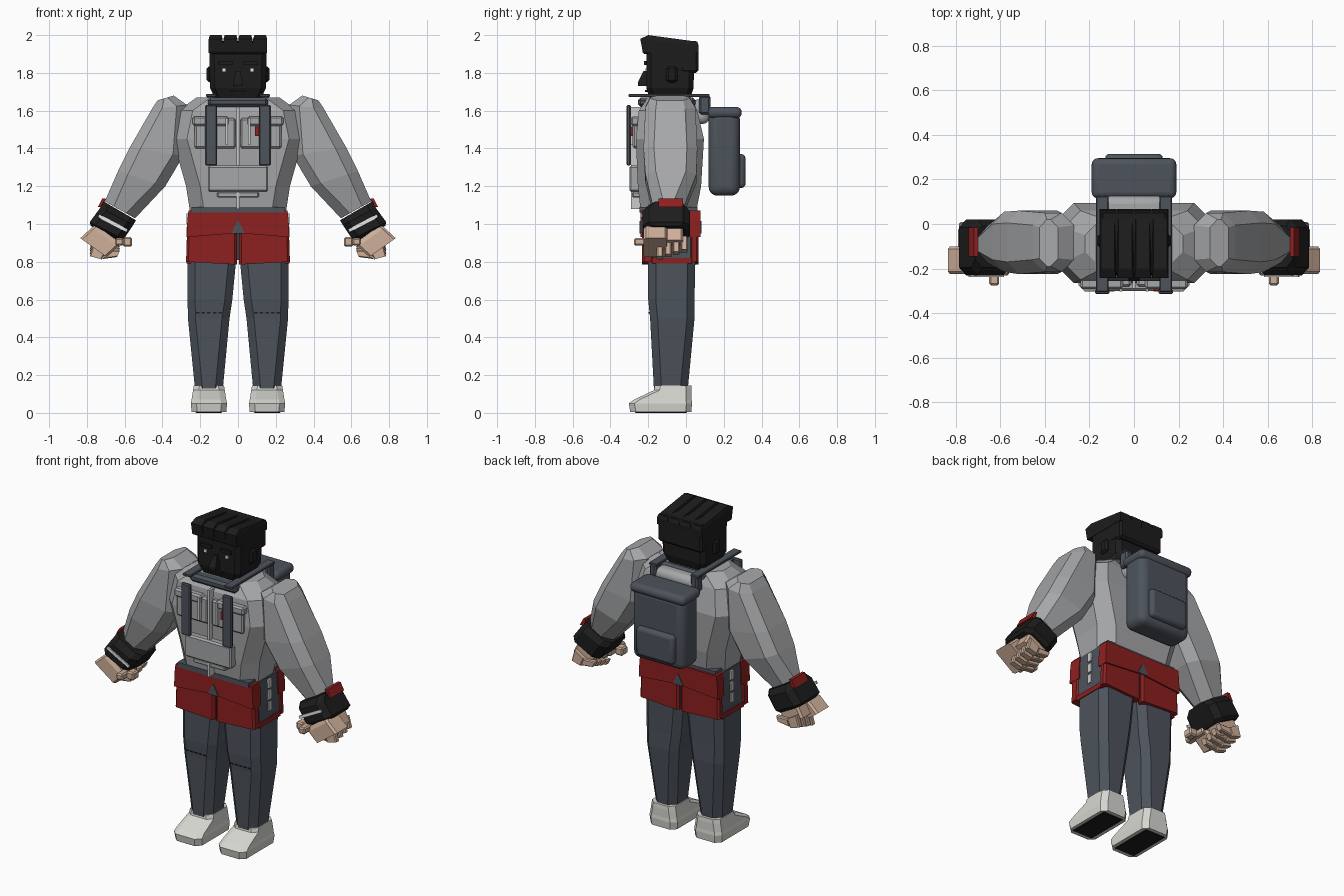
import bpy, bmesh

cube = bpy.data.objects.get("Cube")
if cube:
    bpy.data.objects.remove(cube)


def material(name, *rgb):
    m = bpy.data.materials.new(name)
    m.use_nodes = True
    m.diffuse_color = (*rgb, 1)
    m.node_tree.nodes["Principled BSDF"].inputs["Base Color"].default_value = (*rgb, 1)
    return m


GREY = material("jacket_grey", .38, .385, .395)
PALE = material("pale_trim", .6, .6, .6)
SLATE = material("slate_fabric", .075, .088, .108)
RED = material("dark_red", .27, .014, .014)
SKIN = material("skin", .62, .43, .32)
BLACK = material("soft_black", .012, .012, .012)
WHITE = material("shoe_white", .68, .68, .64)
EYE = material("eye_white", .85, .85, .85)


def loft(name, mat, sections, chamfer=0.0, side=1):
    """Skin sections (x0, z0, x1, z1, y0, y1): a slanted line in x-z, widened in y."""
    bm = bmesh.new()
    rings = []
    for x0, z0, x1, z1, y0, y1 in sections:
        width = ((x1 - x0) ** 2 + (z1 - z0) ** 2) ** .5
        c = min(chamfer, width * .4, (y1 - y0) * .4)
        a = c / width
        if chamfer:
            outline = [(a, y0), (1 - a, y0), (1, y0 + c), (1, y1 - c),
                       (1 - a, y1), (a, y1), (0, y1 - c), (0, y0 + c)]
        else:
            outline = [(0, y0), (1, y0), (1, y1), (0, y1)]
        rings.append([bm.verts.new((side * (x0 + (x1 - x0) * t), y, z0 + (z1 - z0) * t))
                      for t, y in outline])
    for low, high in zip(rings, rings[1:]):
        for i in range(len(low)):
            j = (i + 1) % len(low)
            bm.faces.new((low[i], low[j], high[j], high[i]))
    bm.faces.new(rings[0])
    bm.faces.new(rings[-1])
    bmesh.ops.recalc_face_normals(bm, faces=bm.faces)
    mesh = bpy.data.meshes.new(name)
    bm.to_mesh(mesh)
    bm.free()
    mesh.materials.append(mat)
    obj = bpy.data.objects.new(name, mesh)
    bpy.context.collection.objects.link(obj)
    return obj


def level(z, x0, x1, y0, y1):
    """Horizontal section."""
    return (x0, z, x1, z, y0, y1)


def wide(z, half, y0, y1):
    """Horizontal section centred on x."""
    return (-half, z, half, z, y0, y1)


def box(name, mat, x, y, z, bevel=0.0, side=1, segments=1):
    obj = loft(name, mat, [level(h, *x, *y) for h in z], side=side)
    if bevel:
        mod = obj.modifiers.new("bevel", "BEVEL")
        mod.width, mod.segments = bevel, segments
    if segments > 1:
        bpy.ops.object.select_all(action="DESELECT")
        obj.select_set(True)
        bpy.context.view_layer.objects.active = obj
        bpy.ops.object.shade_smooth_by_angle()
    return obj


def mid(half):
    return (-half, half)


# Head, nose, mouth and hair
loft("head", BLACK, [wide(1.66, .12, -.19, .02), wide(1.72, .148, -.21, .04),
                     wide(1.92, .152, -.21, .045)], .025)
loft("nose", BLACK, [wide(1.73, .024, -.255, -.2), wide(1.75, .024, -.255, -.2),
                     wide(1.81, .012, -.225, -.2)])
box("mouth", BLACK, mid(.04), (-.218, -.2), (1.7, 1.71))
box("hair_core", BLACK, mid(.15), (-.23, .06), (1.9, 1.97), .01)
box("hair_back", BLACK, mid(.152), (-.03, .065), (1.8, 1.95), .012)
for i in range(4):
    left = -.155 + i * .0785
    strand = loft("hair_strand", BLACK, [level(1.905, left, left + .074, -.228, .065),
                                         level(1.98, left, left + .074, -.242, .067),
                                         level(2, left + .006, left + .068, -.2, .06)])
    for v in strand.data.vertices:
        if v.co.y > 0 and v.co.z > 1.95:
            v.co.z -= .035

# Torso and zip
loft("torso", GREY, [wide(1.07, .255, -.24, .055), wide(1.2, .275, -.255, .08),
                     wide(1.45, .345, -.265, .095), wide(1.6, .315, -.25, .06),
                     wide(1.67, .22, -.2, .025)], .075)
box("zip", PALE, mid(.007), (-.29, -.23), (1.08, 1.62))
box("collar", SLATE, mid(.16), (-.255, .05), (1.62, 1.67), .015)
box("belt", SLATE, mid(.245), (-.246, .062), (1.06, 1.09))
box("lower_pouch", GREY, mid(.16), (-.3, -.24), (1.17, 1.31), .01)
box("pouch_tab", GREY, mid(.11), (-.285, -.24), (1.14, 1.17), .006)
box("red_tag", RED, (.09, .112), (-.3, -.27), (1.465, 1.515))

# Backpack
box("backpack", SLATE, mid(.18), (.12, .285), (1.15, 1.6), .045, segments=4)
box("backpack_lid", SLATE, mid(.19), (.115, .295), (1.56, 1.62), .028, segments=4)
box("backpack_pocket", SLATE, mid(.13), (.26, .315), (1.19, 1.37), .022, segments=3)
box("hood_roll", GREY, mid(.145), (.03, .125), (1.53, 1.66), .035, segments=3)

# Hip block and the notches at its centre
loft("hip_core", SLATE, [wide(.81, .268, -.19, .045), wide(1.07, .26, -.19, .045)], .02)
for name, y0, y1 in (("front_notch", -.247, -.24), ("back_notch", .075, .081)):
    loft(name, SLATE, [wide(.95, .036, y0, y1), wide(1.015, .003, y0, y1)])

for s in (1, -1):
    # Face details
    box("ear", BLACK, (.14, .166), (-.105, -.045), (1.75, 1.835), .012, s)
    box("brow", BLACK, (.03, .105), (-.222, -.2), (1.842, 1.862), side=s)
    box("eye", EYE, (.066, .082), (-.215, -.209), (1.808, 1.824), side=s)

    # Harness
    box("shoulder_strap", SLATE, (.115, .17), (-.305, .125), (1.672, 1.687), .004, s)
    box("chest_strap", SLATE, (.11, .174), (-.315, -.292), (1.31, 1.63), .006, s)
    box("strap_link", SLATE, (.12, .165), (.07, .13), (1.58, 1.68), .01, s)

    # Chest pockets
    box("chest_pocket", GREY, (.012, .23), (-.282, -.22), (1.4, 1.56), .01, s)
    box("pocket_flap", GREY, (.05, .24), (-.292, -.22), (1.52, 1.57), .01, s)
    box("pocket_rib", PALE, (.054, .066), (-.302, -.27), (1.42, 1.56), side=s)

    # Sleeve, from shoulder to wrist
    loft("sleeve", GREY, [(.34, 1.68, .425, 1.655, -.19, .02),
                          (.27, 1.63, .455, 1.61, -.215, .05),
                          (.29, 1.36, .57, 1.41, -.225, .06),
                          (.385, 1.2, .635, 1.28, -.215, .055),
                          (.545, 1.03, .705, 1.12, -.175, -.01)], .055, s)

    # Cuff, stripe and wrist patch
    loft("cuff", BLACK, [(.54, 1.02, .712, 1.12, -.195, -.01),
                         (.555, .995, .73, 1.085, -.23, .02),
                         (.605, .92, .785, 1.01, -.23, .02),
                         (.62, .905, .78, .99, -.2, 0)], .035, s)
    loft("cuff_stripe", EYE, [(.583, .972, .735, 1.052, -.237, -.229),
                              (.59, .956, .742, 1.036, -.237, -.229)], side=s)
    loft("wrist_patch", RED, [(.7, 1.135, .718, 1.135, -.145, -.015),
                              (.715, 1.09, .742, 1.09, -.145, -.015)], side=s)

    # Hand
    loft("palm", SKIN, [(.62, .9, .755, .995, -.215, -.11), (.635, .88, .775, .98, -.225, -.1),
                        (.695, .825, .835, .925, -.225, -.1)], .012, s)
    loft("palm_heel", SKIN, [(.63, .91, .755, .98, -.11, -.015),
                             (.675, .85, .79, .915, -.11, -.015)], .012, s)
    for i in range(4):
        y0, lift = -.155 + i * .043, i * .012
        y1 = y0 + .034
        loft("finger_base", SKIN, [(.7, .86 + lift, .765, .9 + lift, y0, y1),
                                   (.72, .812 + lift, .785, .83 + lift, y0, y1)], .006, s)
        loft("finger_tip", SKIN, [(.715, .815 + lift, .7, .86 + lift, y0, y1),
                                  (.64, .825 + lift, .625, .86 + lift, y0, y1)], .006, s)
    box("thumb", SKIN, (.605, .65), (-.275, -.12), (.885, .925), .008, s)
    box("thumb_tip", SKIN, (.56, .61), (-.23, -.17), (.88, .93), .008, s)

    # Jacket skirt: lower flaps, raised yokes, side panel trim
    for name, y0, y1 in (("front", -.232, -.17), ("back", .02, .067)):
        loft(name + "_flap", RED, [(.006, .785, .275, .8, y0, y1),
                                   (.006, 1, .268, 1, y0, y1)], .012, s)
        loft(name + "_yoke", RED, [(.03, .95, .272, .93, y0 - .009, y1 + .009),
                                   (0, 1.02, .268, 1.02, y0 - .009, y1 + .009),
                                   (0, 1.072, .262, 1.072, y0 - .009, y1 + .009)], side=s)
    box("side_hem", RED, (.2, .273), (-.18, .03), (.79, .82), side=s)
    for z in (.86, .93, 1):
        box("side_stripe", PALE, (.26, .272), (-.085, -.055), (z, z + .055), side=s)

    # Trousers and knee stitching
    loft("trouser_leg", SLATE, [level(.13, .08, .228, -.17, .01),
                                level(.5, .045, .265, -.19, .045),
                                level(.6, .03, .267, -.2, .045),
                                level(.83, .008, .268, -.2, .05)], .04, s)
    for i in range(5):
        x = .085 + i * .03
        box("knee_stitch", BLACK, (x, x + .018), (-.198, -.19), (.527, .533), side=s)

    # Shoes
    box("sole", BLACK, (.085, .225), (-.27, .005), (0, .01), .003, s)
    loft("shoe", WHITE, [level(.004, .062, .245, -.295, .028), level(.05, .058, .25, -.303, .032),
                         level(.07, .062, .246, -.275, .03), level(.12, .07, .238, -.17, .03),
                         level(.145, .074, .234, -.165, .028)], .03, s)
